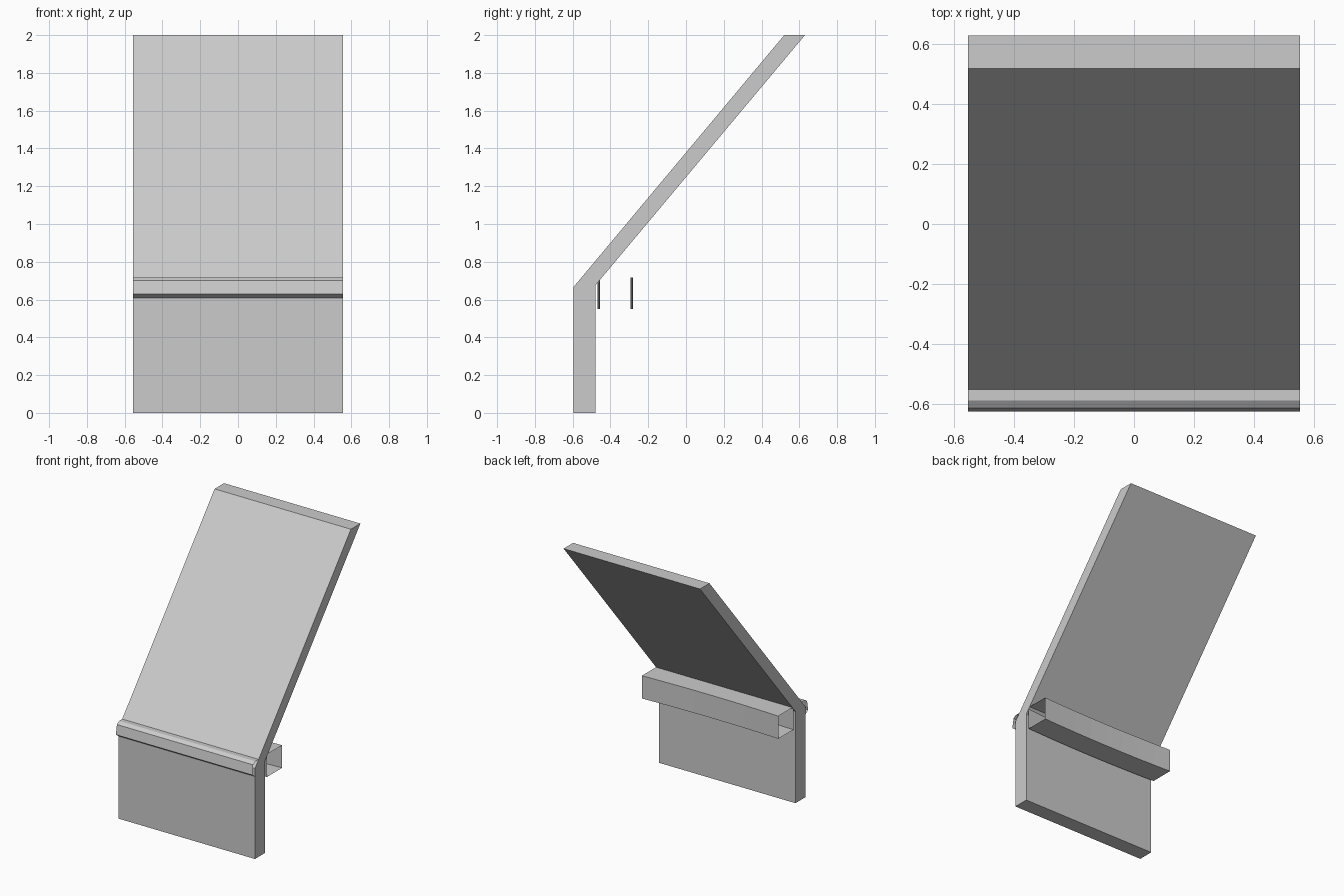
import bpy
import bmesh

cube = bpy.data.objects.get("Cube")
if cube:
    bpy.data.objects.remove(cube, do_unlink=True)

HALF = 0.555  # half width shared by every part

grey = bpy.data.materials.new("light_grey")
grey.use_nodes = True
grey.diffuse_color = (0.6, 0.6, 0.6, 1)
grey.node_tree.nodes["Principled BSDF"].inputs["Base Color"].default_value = (0.6, 0.6, 0.6, 1)


def extrude_profile(name, profile, closed=True, caps=False, steps=1, bow=0.0):
    """Sweep a (y, z) profile across the width, optionally bowed to the front."""
    bm = bmesh.new()
    rings = []
    for i in range(steps + 1):
        t = 2 * i / steps - 1
        shift = -bow * (1 - t * t)
        rings.append([bm.verts.new((t * HALF, y + shift, z)) for y, z in profile])
    n = len(profile)
    for a, b in zip(rings, rings[1:]):
        for j in range(n if closed else n - 1):
            k = (j + 1) % n
            bm.faces.new((a[j], a[k], b[k], b[j]))
    if caps:
        bm.faces.new(rings[0][::-1])
        bm.faces.new(rings[-1])
        bmesh.ops.recalc_face_normals(bm, faces=bm.faces)
    mesh = bpy.data.meshes.new(name)
    bm.to_mesh(mesh)
    bm.free()
    mesh.materials.append(grey)
    obj = bpy.data.objects.new(name, mesh)
    bpy.context.collection.objects.link(obj)
    return obj


# Upright wall bending into the leaning panel
extrude_profile("bent_panel", [(-0.595, 0), (-0.48, 0), (-0.48, 0.675), (0.63, 2),
                               (0.52, 2), (-0.595, 0.667)], caps=True)

# Thin open-ended moulding over the bend at the front
extrude_profile("front_moulding", [(-0.553, 0.717), (-0.59, 0.717), (-0.615, 0.70),
                                   (-0.627, 0.63), (-0.595, 0.607)], closed=False)

# Hollow square rail behind the bend, slightly bowed
extrude_profile("back_rail", [(-0.28, 0.55), (-0.28, 0.717), (-0.455, 0.717),
                              (-0.455, 0.55)], steps=8, bow=0.013)
